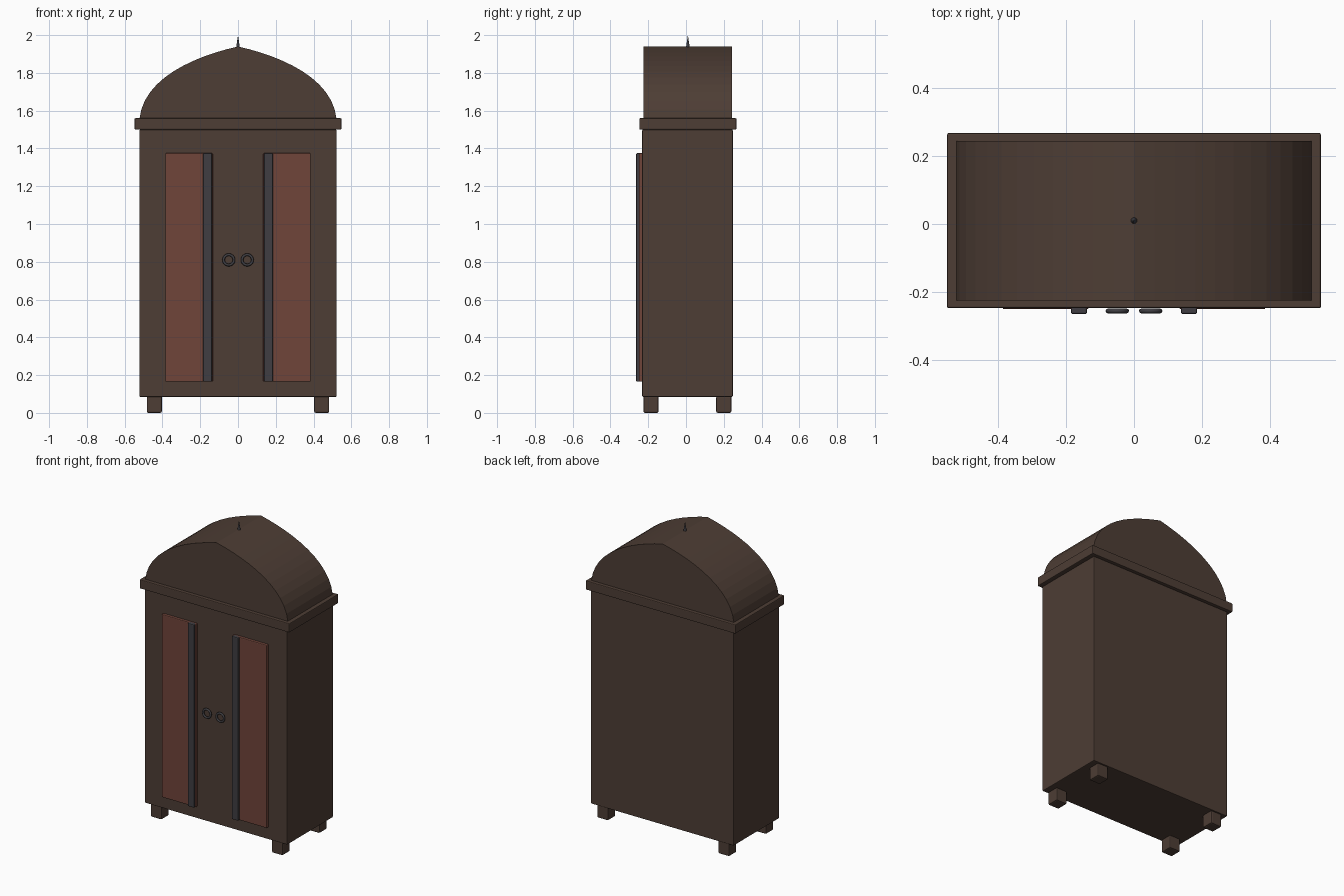
import bpy, bmesh, math
from mathutils import Vector

if "Cube" in bpy.data.objects:
    bpy.data.objects.remove(bpy.data.objects["Cube"])

CY = 0.01  # depth centre of the carcass


def material(name, rgb):
    m = bpy.data.materials.new(name)
    m.diffuse_color = (*rgb, 1)
    m.use_nodes = True
    m.node_tree.nodes["Principled BSDF"].inputs["Base Color"].default_value = m.diffuse_color
    return m


WOOD = material("dark_wood", (0.075, 0.047, 0.035))
RED = material("red_panel", (0.16, 0.058, 0.042))
IRON = material("iron", (0.05, 0.048, 0.055))


def finish(ob, name, mat, bevel=0):
    ob.name = name
    ob.data.materials.append(mat)
    if bevel:
        b = ob.modifiers.new("bevel", 'BEVEL')
        b.width, b.segments = bevel, 2
    return ob


def box(name, x, y, z, mat, bevel=0.005):
    """Box from (min, max) ranges on each axis."""
    bpy.ops.mesh.primitive_cube_add(size=1)
    ob = bpy.context.object
    for v in ob.data.vertices:
        v.co = Vector([(a + b) / 2 + c * (b - a) for (a, b), c in zip((x, y, z), v.co)])
    return finish(ob, name, mat, bevel)


# Carcass and cornice
box("cabinet_body", (-0.522, 0.522), (-0.232, 0.248), (0.085, 1.5), WOOD)
box("cornice", (-0.548, 0.548), (-0.247, 0.267), (1.5, 1.56), WOOD)

# Pointed dome: half profile from a curve, mirrored and extruded in depth
p = [Vector(c) for c in ((0.522, 1.555), (0.50, 1.77), (0.24, 1.885), (0, 1.94))]
N = 12
half = []
for i in range(N + 1):
    t = i / N
    half.append(p[0] * (1 - t)**3 + p[1] * 3 * t * (1 - t)**2 + p[2] * 3 * t * t * (1 - t) + p[3] * t**3)
outline = half + [Vector((-c.x, c.y)) for c in reversed(half[:-1])]
bm = bmesh.new()
face = bm.faces.new([bm.verts.new((c.x, CY - 0.234, c.y)) for c in outline])
ext = bmesh.ops.extrude_face_region(bm, geom=[face])
bmesh.ops.translate(bm, vec=(0, 0.468, 0),
                    verts=[g for g in ext["geom"] if isinstance(g, bmesh.types.BMVert)])
bmesh.ops.recalc_face_normals(bm, faces=bm.faces)
mesh = bpy.data.meshes.new("dome_top")
bm.to_mesh(mesh)
bm.free()
dome = bpy.data.objects.new("dome_top", mesh)
bpy.context.collection.objects.link(dome)
finish(dome, "dome_top", WOOD)

# Finial spike
bpy.ops.mesh.primitive_cone_add(vertices=12, radius1=0.012, radius2=0, depth=0.08,
                                location=(0, CY, 1.96))
finish(bpy.context.object, "finial", IRON)

for s, side in ((-1, "left"), (1, "right")):
    # Feet
    for y, end in ((CY - 0.195, "front"), (CY + 0.19, "back")):
        box(f"{end}_{side}_foot", sorted((s * 0.403, s * 0.483)), (y - 0.04, y + 0.04),
            (0, 0.09), WOOD, 0.008)
    # Door panel with its iron strip
    box(f"{side}_door_panel", sorted((s * 0.133, s * 0.385)), (-0.25, -0.225),
        (0.165, 1.375), RED)
    box(f"{side}_iron_strip", sorted((s * 0.138, s * 0.185)), (-0.264, -0.235),
        (0.165, 1.375), IRON)
    # Ring pull
    bpy.ops.mesh.primitive_torus_add(location=(s * 0.049, -0.255, 0.81),
                                     rotation=(math.pi / 2, 0, 0),
                                     major_radius=0.0275, minor_radius=0.007,
                                     major_segments=24, minor_segments=8)
    ring = finish(bpy.context.object, f"{side}_ring_pull", IRON)
    bpy.ops.object.shade_smooth_by_angle(angle=math.radians(60))
